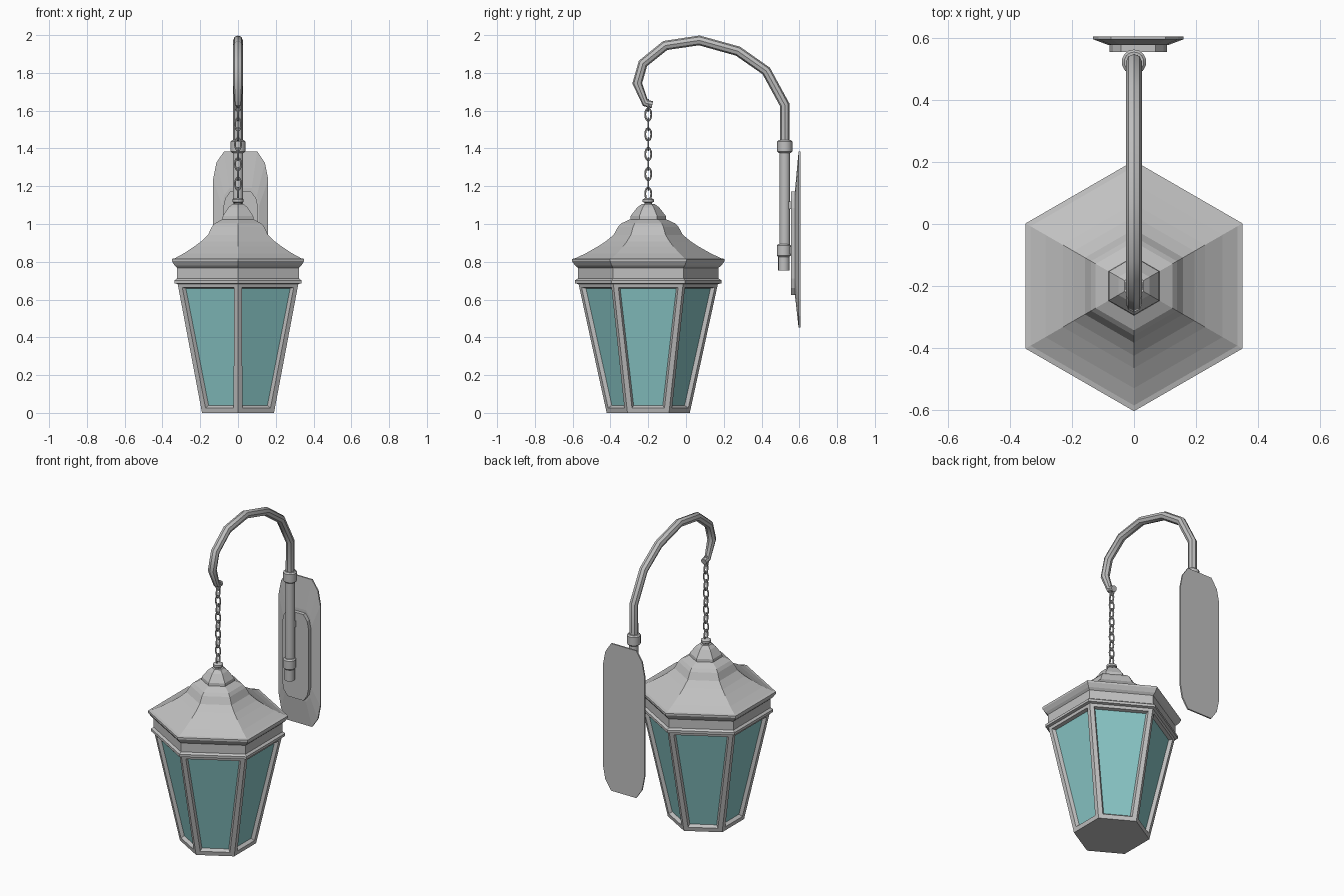
import bpy, bmesh, math
from mathutils import Vector, Matrix

cube = bpy.data.objects.get("Cube")
if cube:
    bpy.data.objects.remove(cube, do_unlink=True)


def material(name, rgb):
    m = bpy.data.materials.new(name)
    m.use_nodes = True
    m.diffuse_color = (*rgb, 1)
    m.node_tree.nodes["Principled BSDF"].inputs["Base Color"].default_value = (*rgb, 1)
    return m


METAL = material("grey metal", (0.53, 0.53, 0.53))
GLASS = material("teal glass", (0.25, 0.57, 0.57))
LAMP_Y = -0.2     # lantern axis
POLE_Y = 0.523    # wall pole axis


def finish(name, bm, mats=(METAL,), smooth=False):
    bmesh.ops.recalc_face_normals(bm, faces=bm.faces)
    mesh = bpy.data.meshes.new(name)
    bm.to_mesh(mesh)
    bm.free()
    ob = bpy.data.objects.new(name, mesh)
    bpy.context.collection.objects.link(ob)
    for m in mats:
        mesh.materials.append(m)
    if smooth:
        smooth_object(ob)
    return ob


def smooth_object(ob):
    bpy.ops.object.select_all(action='DESELECT')
    ob.select_set(True)
    bpy.context.view_layer.objects.active = ob
    bpy.ops.object.shade_smooth_by_angle(angle=math.radians(40))


def loft(rings):
    """Join rings of points with quads and cap both ends."""
    bm = bmesh.new()
    loops = [[bm.verts.new(p) for p in ring] for ring in rings]
    n = len(loops[0])
    for a, b in zip(loops, loops[1:]):
        for i in range(n):
            j = (i + 1) % n
            bm.faces.new((a[i], a[j], b[j], b[i]))
    bm.faces.new(loops[0])
    bm.faces.new(loops[-1])
    return bm


def lathe(profile, y, sides):
    """Revolve (radius, z) pairs around a vertical axis at x = 0."""
    turn = [math.pi / 2 + math.tau * i / sides for i in range(sides)]
    return loft([[(r * math.cos(a), y + r * math.sin(a), z) for a in turn]
                 for r, z in profile])


# Lantern body: tapered hexagon with recessed glass panes
bm = lathe([(0.22, 0), (0.37, 0.688)], LAMP_Y, 6)
bmesh.ops.recalc_face_normals(bm, faces=bm.faces)
panes = [f for f in bm.faces if abs(f.normal.z) < 0.9]
bmesh.ops.inset_individual(bm, faces=panes, thickness=0.036)
bmesh.ops.inset_individual(bm, faces=panes, thickness=0.013, depth=-0.02)
for f in panes:
    f.material_index = 1
finish("lantern_body", bm, (METAL, GLASS))

# Rim, neck and cornice
finish("lantern_cornice", lathe(
    [(0.36, 0.68), (0.387, 0.686), (0.387, 0.702), (0.372, 0.712), (0.372, 0.768),
     (0.387, 0.78), (0.404, 0.803), (0.404, 0.815), (0.38, 0.82)], LAMP_Y, 6))

# Flared roof with a stepped cap
finish("lantern_roof", lathe(
    [(0.4, 0.812), (0.33, 0.845), (0.265, 0.882), (0.225, 0.908), (0.183, 0.943),
     (0.16, 0.985), (0.143, 1.003), (0.095, 1.025), (0.093, 1.043),
     (0.058, 1.088), (0.035, 1.105)], LAMP_Y, 6))

# Finial that holds the chain
finish("roof_finial", lathe(
    [(0.02, 1.1), (0.02, 1.112), (0.03, 1.117), (0.03, 1.13), (0.016, 1.138)],
    LAMP_Y, 12), smooth=True)


def link(name, z, half_w, half_h, wire, turn):
    """Oval ring standing upright in the yz plane, turned about z."""
    bm = bmesh.new()
    around, tube = 14, 6
    grid = []
    for i in range(around):
        a = math.tau * i / around
        row = []
        for j in range(tube):
            b = math.tau * j / tube
            d = wire * math.cos(b)
            p = Vector((wire * math.sin(b), (half_w + d) * math.cos(a),
                        (half_h + d) * math.sin(a)))
            row.append(bm.verts.new(Matrix.Rotation(turn, 3, 'Z') @ p + Vector((0, LAMP_Y, z))))
        grid.append(row)
    for i in range(around):
        for j in range(tube):
            i2, j2 = (i + 1) % around, (j + 1) % tube
            bm.faces.new((grid[i][j], grid[i2][j], grid[i2][j2], grid[i][j2]))
    finish(name, bm, smooth=True)


# Chain of alternating links
for k in range(9):
    link(f"chain_link_{k + 1}", 1.16 + k * 0.0525, 0.016, 0.033, 0.005, (k % 2) * math.pi / 2)
link("hook_eye", 1.628, 0.014, 0.03, 0.006, math.pi / 2)

# Curved arm ending in a small hook
path = [(POLE_Y, 1.4), (POLE_Y, 1.63), (0.425, 1.81), (0.275, 1.915), (0.07, 1.972),
        (-0.11, 1.945), (-0.228, 1.85), (-0.258, 1.745), (-0.215, 1.64), (-0.178, 1.632)]
curve = bpy.data.curves.new("curved_arm", 'CURVE')
curve.dimensions = '3D'
curve.bevel_depth = 0.026
curve.bevel_resolution = 2
curve.use_fill_caps = True
spline = curve.splines.new('POLY')
spline.points.add(len(path) - 1)
for i, (y, z) in enumerate(path):
    spline.points[i].co = (0, y, z, 1)
    spline.points[i].radius = 0.75 if i >= len(path) - 2 else 1
arm = bpy.data.objects.new("curved_arm", curve)
bpy.context.collection.objects.link(arm)
curve.materials.append(METAL)
bpy.ops.object.select_all(action='DESELECT')
arm.select_set(True)
bpy.context.view_layer.objects.active = arm
bpy.ops.object.convert(target='MESH')
smooth_object(bpy.context.view_layer.objects.active)

# Wall pole with two collars and a lower stub
finish("wall_pole", lathe([(0.028, 0.85), (0.028, 1.42)], POLE_Y, 14), smooth=True)
finish("pole_stub", lathe([(0.03, 0.755), (0.03, 0.85)], POLE_Y - 0.005, 14), smooth=True)
for name, y, z, r in (("upper_collar", POLE_Y, 1.41, 0.04), ("lower_collar", POLE_Y - 0.005, 0.86, 0.037)):
    finish(name, lathe([(r * 0.8, z - 0.034), (r, z - 0.026), (r, z + 0.026),
                        (r * 0.8, z + 0.034)], y, 14), smooth=True)


def plate_ring(y, half_w, half_h, mid_z):
    """Tall outline with corners cut twice."""
    quarter = [(half_w, half_h * 0.68), (half_w * 0.88, half_h * 0.87), (half_w * 0.6, half_h)]
    top = quarter + [(-x, z) for x, z in reversed(quarter)]
    outline = top + [(-x, -z) for x, z in top]
    return [(0.014 + x, y, mid_z + z) for x, z in outline]


# Wall plate: thin back, sloped face and raised centre
finish("wall_plate", loft([
    plate_ring(0.605, 0.146, 0.467, 0.918), plate_ring(0.596, 0.146, 0.467, 0.918),
    plate_ring(0.578, 0.098, 0.29, 0.9)]))
finish("wall_plate_centre", loft([
    plate_ring(0.58, 0.093, 0.273, 0.898), plate_ring(0.555, 0.093, 0.273, 0.898)]))

# Brackets joining the pole to the plate
for name, z in (("upper_bracket", 1.1), ("lower_bracket", 0.86)):
    bm = bmesh.new()
    bmesh.ops.create_cube(bm, size=1, matrix=Matrix.Translation((0, 0.545, z))
                          @ Matrix.Diagonal((0.035, 0.04, 0.04, 1)))
    finish(name, bm)
